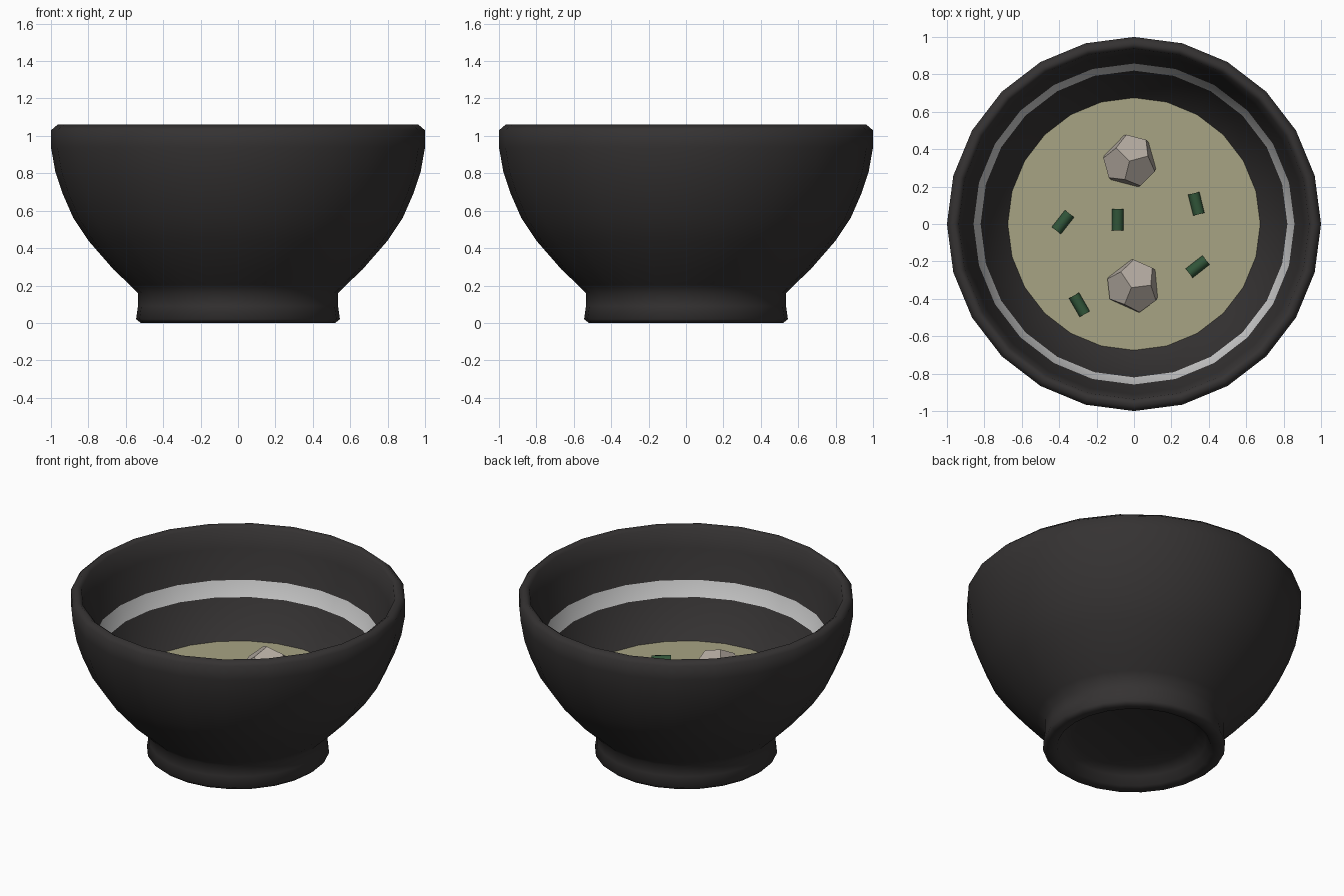
import bpy, bmesh, math
from mathutils import Vector, Matrix

if "Cube" in bpy.data.objects:
    bpy.data.objects.remove(bpy.data.objects["Cube"])

SIDES = 24


def material(name, rgb):
    m = bpy.data.materials.new(name)
    m.diffuse_color = (*rgb, 1)
    m.use_nodes = True
    m.node_tree.nodes["Principled BSDF"].inputs["Base Color"].default_value = m.diffuse_color
    return m


def finish(bm, name, mats, smooth):
    bmesh.ops.recalc_face_normals(bm, faces=bm.faces)
    for f in bm.faces:
        f.smooth = smooth
    me = bpy.data.meshes.new(name)
    bm.to_mesh(me)
    bm.free()
    for m in mats:
        me.materials.append(m)
    ob = bpy.data.objects.new(name, me)
    bpy.context.collection.objects.link(ob)
    return ob


black = material("black_glaze", (0.035, 0.032, 0.032))
white = material("pale_stripe", (0.55, 0.55, 0.55))
broth = material("broth", (0.39, 0.37, 0.23))
tofu = material("chunk", (0.45, 0.40, 0.35))
green = material("green", (0.03, 0.09, 0.04))

# Bowl: closed profile (radius, height) from underside centre, up outside, down inside
profile = [(0, 0.09), (0.36, 0.09), (0.43, 0.06), (0.46, 0.01), (0.52, 0.0),
           (0.545, 0.02), (0.535, 0.09), (0.535, 0.16), (0.58, 0.205),
           (0.665, 0.285), (0.80, 0.44), (0.88, 0.56), (0.937, 0.69),
           (0.977, 0.81), (1.0, 0.94), (1.0, 1.03), (0.965, 1.06),
           (0.937, 1.04), (0.91, 0.92), (0.858, 0.737), (0.82, 0.641),
           (0.755, 0.53), (0.675, 0.42), (0.55, 0.31), (0.35, 0.24), (0, 0.21)]
STRIPE = 19
bm = bmesh.new()
rings = []
for r, z in profile:
    if r == 0:
        rings.append([bm.verts.new((0, 0, z))] * SIDES)
    else:
        rings.append([bm.verts.new((r * math.cos(a), r * math.sin(a), z))
                      for a in (math.tau * k / SIDES for k in range(SIDES))])
for i in range(len(rings) - 1):
    for k in range(SIDES):
        j = (k + 1) % SIDES
        quad = [rings[i][k], rings[i][j], rings[i + 1][j], rings[i + 1][k]]
        face = bm.faces.new(list(dict.fromkeys(quad)))
        face.material_index = int(i == STRIPE)
finish(bm, "bowl", [black, white], True)

# Soup surface, tucked into the bowl wall
bm = bmesh.new()
bmesh.ops.create_circle(bm, cap_ends=True, segments=SIDES, radius=0.69,
                        matrix=Matrix.Translation((0, 0, 0.42)))
finish(bm, "soup", [broth], False)


# Dodecahedral chunks, with one face aimed along the given direction
def chunk(name, loc, aim, spin, radius=0.152):
    p = (1 + 5 ** 0.5) / 2
    pts = [Vector((x, y, z)) for x in (-1, 1) for y in (-1, 1) for z in (-1, 1)]
    for a in (-1 / p, 1 / p):
        for b in (-p, p):
            pts += [Vector((0, a, b)), Vector((a, b, 0)), Vector((b, 0, a))]
    normal = Vector((0, p, 1)).normalized()
    # Turn that face upward, with one corner pointing to -x
    up = normal.rotation_difference(Vector((0, 0, 1))).to_matrix()
    corner = up @ max(pts, key=lambda v: v.dot(normal) * 100 + v.x)
    turn = Matrix.Rotation(math.pi - math.atan2(corner.y, corner.x)
                           + math.radians(spin), 3, 'Z')
    tilt = Vector((0, 0, 1)).rotation_difference(Vector(aim)).to_matrix()
    m = tilt @ turn @ up
    bm = bmesh.new()
    for v in pts:
        bm.verts.new(m @ v * (radius / 3 ** 0.5) + Vector(loc))
    bmesh.ops.convex_hull(bm, input=bm.verts)
    bmesh.ops.dissolve_limit(bm, angle_limit=0.05, verts=bm.verts, edges=bm.edges)
    finish(bm, name, [tofu], False)


chunk("chunk_back", (-0.02, 0.335, 0.41), (0.13, 0.6, 0.8), 3)
chunk("chunk_front", (0.0, -0.33, 0.40), (0.17, 0.5, 0.85), -7)

# Chopped green onion pieces lying on the soup: x, y, heading in degrees
for n, (x, y, deg) in enumerate([(-0.38, 0.01, 52), (-0.087, 0.022, 89),
                                 (0.333, 0.108, 104), (0.34, -0.228, 38),
                                 (-0.292, -0.432, -60)]):
    bm = bmesh.new()
    m = (Matrix.Translation((x, y, 0.428)) @ Matrix.Rotation(math.radians(deg), 4, 'Z')
         @ Matrix.Rotation(math.pi / 2, 4, 'Y'))
    bmesh.ops.create_cone(bm, cap_ends=True, segments=12, radius1=0.031,
                          radius2=0.031, depth=0.115, matrix=m)
    ob = finish(bm, f"green_onion_{n + 1}", [green], False)
    bpy.context.view_layer.objects.active = ob
    ob.select_set(True)
    bpy.ops.object.shade_smooth_by_angle(angle=math.radians(40))
    ob.select_set(False)
